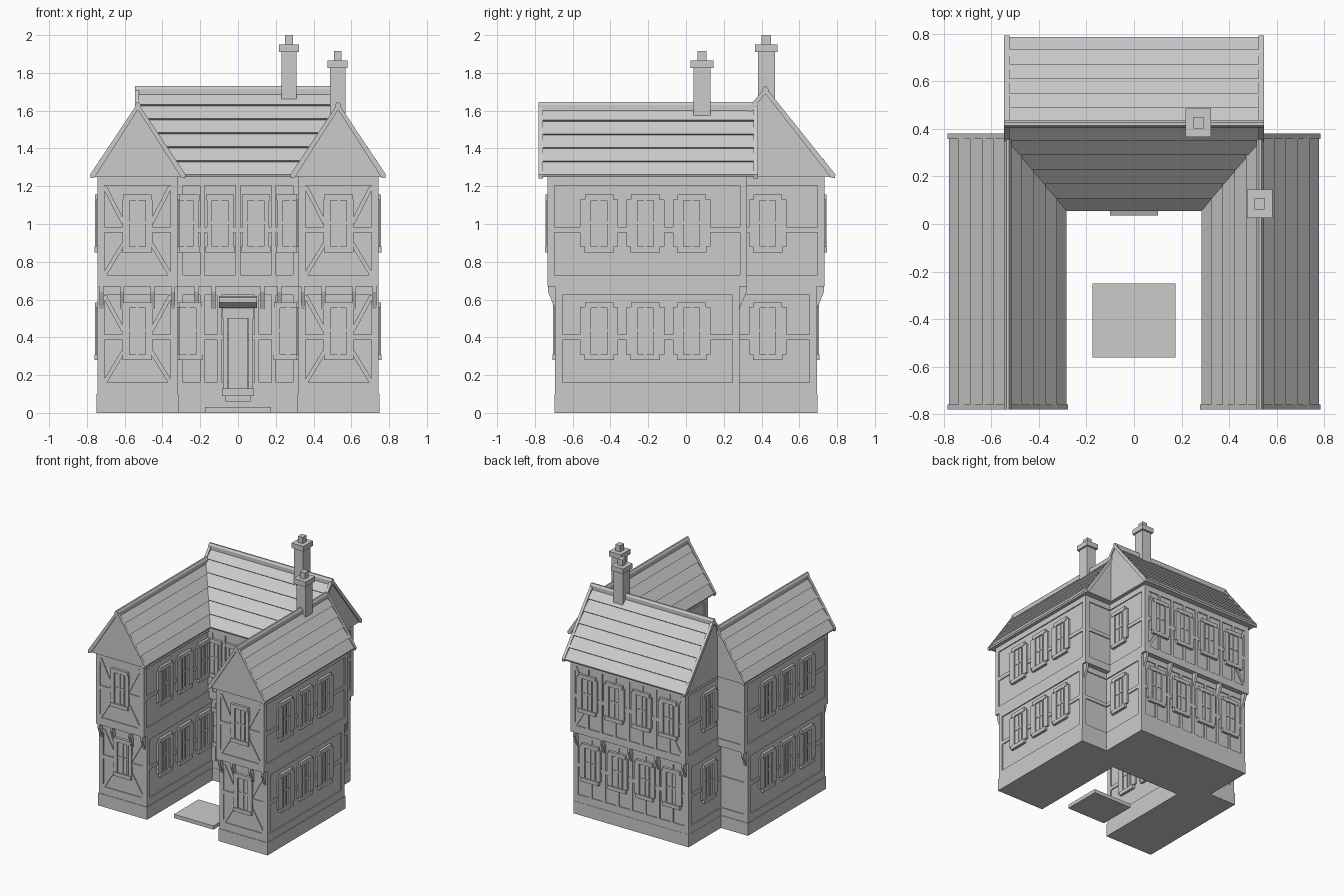
import bpy, bmesh, math
from mathutils import Matrix, Vector

if "Cube" in bpy.data.objects:
    bpy.data.objects.remove(bpy.data.objects["Cube"])

stone = bpy.data.materials.new("light_grey")
stone.diffuse_color = (0.6, 0.6, 0.6, 1)
stone.use_nodes = True
stone.node_tree.nodes["Principled BSDF"].inputs["Base Color"].default_value = stone.diffuse_color


def finish(name, bm):
    bmesh.ops.recalc_face_normals(bm, faces=bm.faces)
    me = bpy.data.meshes.new(name)
    bm.to_mesh(me)
    bm.free()
    me.materials.append(stone)
    ob = bpy.data.objects.new(name, me)
    bpy.context.collection.objects.link(ob)
    return ob


def prism(bm, pts, offset, M=Matrix()):
    """Extrude a 3D polygon along an offset."""
    off = Vector(offset)
    a = [bm.verts.new(M @ Vector(p)) for p in pts]
    b = [bm.verts.new(M @ (Vector(p) + off)) for p in pts]
    bm.faces.new(a)
    bm.faces.new(b[::-1])
    for i in range(len(a)):
        j = (i + 1) % len(a)
        bm.faces.new((a[i], b[i], b[j], a[j]))


def box(bm, x0, x1, y0, y1, z0, z1, M=Matrix()):
    prism(bm, [(x0, y0, z0), (x1, y0, z0), (x1, y1, z0), (x0, y1, z0)], (0, 0, z1 - z0), M)


def boxes(name, *dims):
    bm = bmesh.new()
    for d in dims:
        box(bm, *d)
    return finish(name, bm)


T = 0.008  # timber relief


def window(bm, M, u, z, half):
    """Casement window with sill, head and side panels; z is the sill underside."""
    def b(u0, u1, z0, z1, d):
        box(bm, u + u0, u + u1, -d, 0.004, z + z0, z + z1, M)
    b(-0.052, 0.052, 0.02, 0.28, T + 0.001)
    for s in (-1, 1):
        a, c = sorted((s * 0.05, s * half))
        b(a, c, 0.03, 0.28, 0.015)
        a, c = sorted((s * 0.042, s * 0.052))
        b(a, c, 0.03, 0.28, 0.02)
    b(-0.007, 0.007, 0.03, 0.28, 0.015)
    b(-0.05, 0.05, 0.15, 0.162, 0.014)
    b(-0.075, 0.075, 0.275, 0.305, 0.02)
    b(-0.078, 0.078, 0.0, 0.03, 0.022)


def brace(bm, M, p, q, w=0.022):
    p, q = Vector((p[0], 0, p[1])), Vector((q[0], 0, q[1]))
    d = (q - p).normalized()
    n = Vector((-d.z, 0, d.x)) * w / 2
    prism(bm, [p + n, q + n, q - n, p - n], (0, -T, 0), M)


def facade(name, x, y, angle, w, z0, z1, wins=(), half=0.1, braces=(), studs=(),
           brackets=(), post=0.03, rail=True):
    """Timber frame and windows on one storey; x, y is the middle of the wall plane."""
    M = Matrix.Translation((x, y, 0)) @ Matrix.Rotation(math.radians(angle), 4, 'Z')
    bm = bmesh.new()
    h = w / 2
    for s in (-1, 1):
        a, c = sorted((s * (h - post), s * (h + T)))
        box(bm, a, c, -T, 0.004, z0, z1, M)
    box(bm, -h, h, -T, 0.004, z0, z0 + 0.06, M)
    box(bm, -h, h, -T, 0.004, z1 - 0.045, z1, M)
    mid = z0 + 0.285
    if rail:
        box(bm, -h, h, -T, 0.004, mid, mid + 0.03, M)
    for u in studs:
        box(bm, u - 0.012, u + 0.012, -T, 0.004, z0, z1, M)
    e = h - post
    for s in braces:
        brace(bm, M, (s * e, z1 - 0.05), (s * (e - 0.1), mid + 0.05))
        brace(bm, M, (s * e, z0 + 0.06), (s * (e - 0.1), mid - 0.06))
    for u in brackets:
        prism(bm, [(u - 0.01, 0, z1), (u - 0.01, -0.045, z1), (u - 0.01, -0.045, z1 - 0.03),
                   (u - 0.01, -T, z1 - 0.12), (u - 0.01, 0, z1 - 0.12)], (0.02, 0, 0), M)
    finish(name + "_timber", bm)
    if wins:
        bm = bmesh.new()
        for u in wins:
            window(bm, M, u, z0 + 0.18, half)
        finish(name + "_windows", bm)


LOW, UP = (0.10, 0.67), (0.67, 1.25)

# Main block across the back
boxes("main_plinth", (-0.51, 0.51, 0.13, 0.695, 0, 0.10))
boxes("main_walls", (-0.50, 0.50, 0.14, 0.685, 0.05, 0.68), (-0.50, 0.50, 0.10, 0.725, 0.67, 1.26))
row = (-0.36, -0.12, 0.12, 0.36)
gaps = (-0.24, 0, 0.24)
facade("main_front_lower", 0, 0.14, 0, 0.64, *LOW, wins=(-0.265, 0.265), half=0.08,
       studs=(-0.19, -0.1, 0.1, 0.19), brackets=(-0.22, -0.13, 0.13, 0.22))
facade("main_front_upper", 0, 0.10, 0, 0.64, *UP, wins=(-0.28, -0.095, 0.095, 0.28), half=0.07,
       studs=(-0.19, 0, 0.19))
facade("main_back_lower", 0, 0.685, 180, 1.0, *LOW, wins=row, half=0.09, studs=row + gaps,
       brackets=(-0.48,) + gaps + (0.48,))
facade("main_back_upper", 0, 0.725, 180, 1.0, *UP, wins=row, half=0.09, studs=row + gaps,
       braces=(-1, 1))
for s, side in ((-1, "left"), (1, "right")):
    facade(f"main_{side}_end_lower", s * 0.5, 0.4125, s * 90, 0.545, *LOW, wins=(s * 0.02,))
    facade(f"main_{side}_end_upper", s * 0.5, 0.4125, s * 90, 0.625, *UP, wins=(s * 0.02,))

# Two wings reaching forward
for s, side in ((-1, "left"), (1, "right")):
    xa, xb = sorted((s * 0.328, s * 0.737))
    cx, cy = s * 0.5325, -0.205
    n = f"{side}_wing"
    boxes(n + "_plinth", (xa - 0.012, xb + 0.012, -0.697, 0.287, 0, 0.10))
    boxes(n + "_walls", (xa, xb, -0.685, 0.275, 0.05, 0.68), (xa, xb, -0.725, 0.315, 0.67, 1.26))
    facade(n + "_front_lower", cx, -0.685, 0, 0.409, *LOW, wins=(0,), half=0.08, braces=(-1, 1),
           brackets=(-0.19, -0.08, 0.08, 0.19))
    facade(n + "_front_upper", cx, -0.725, 0, 0.409, *UP, wins=(0,), half=0.08, braces=(-1, 1))
    facade(n + "_back_lower", cx, 0.275, 180, 0.409, *LOW, brackets=(-0.19, 0.19))
    facade(n + "_back_upper", cx, 0.315, 180, 0.409, *UP)
    for wx, ang, sg, lab in ((s * 0.737, s * 90, s, "outer"), (s * 0.328, -s * 90, -s, "inner")):
        wins = [sg * u for u in (-0.255, -0.01, 0.235)]
        facade(f"{n}_{lab}_lower", wx, cy, ang, 0.96, *LOW, wins=wins)
        facade(f"{n}_{lab}_upper", wx, cy, ang, 1.04, *UP, wins=wins)


def roof(name, half, top, courses, length, M):
    """Gabled roof along local y with stepped courses, raised verges and a ridge cap."""
    z0 = 1.25
    foot, peak = Vector((half, 0, z0 + 0.005)), Vector((0, 0, top - 0.03))
    d = peak - foot
    n = Vector((d.z, 0, -d.x)).normalized()
    right = []
    for i in range(courses):
        right += [foot + d * (i / courses) + n * 0.012, foot + d * ((i + 1) / courses)]
    right[0].x = half
    left = [Vector((-p.x, 0, p.z)) for p in reversed(right[:-1])]
    pts = [Vector((half - 0.005, 0, z0))] + right + left + [Vector((-half + 0.005, 0, z0))]
    bm = bmesh.new()
    prism(bm, [p + Vector((0, -length / 2 + 0.008, 0)) for p in pts], (0, length - 0.016, 0), M)
    finish(name, bm)
    # Verge boards along the gable edges
    bm = bmesh.new()
    for y in (-length / 2, length / 2 - 0.022):
        for s in (-1, 1):
            prism(bm, [(s * (half + 0.002), y, z0 - 0.008), (s * (half + 0.006), y, z0 + 0.012),
                       (0, y, top - 0.004), (0, y, top - 0.04), (s * (half - 0.018), y, z0 - 0.004)],
                  (0, 0.022, 0), M)
    finish(name + "_verge_boards", bm)
    # Ridge cap
    bm = bmesh.new()
    a, r = -length / 2, 0.016
    prism(bm, [(-r, a, top - 0.045), (r, a, top - 0.045), (r, a, top - 0.015), (0.006, a, top),
               (-0.006, a, top), (-r, a, top - 0.015)], (0, length, 0), M)
    finish(name + "_ridge_cap", bm)


roof("main_roof", 0.365, 1.73, 6, 1.09,
     Matrix.Translation((0, 0.42, 0)) @ Matrix.Rotation(math.pi / 2, 4, 'Z'))
for s, side in ((-1, "left"), (1, "right")):
    roof(side + "_wing_roof", 0.247, 1.645, 5, 1.16, Matrix.Translation((s * 0.53, -0.2, 0)))

# Chimneys: stack, cap and pot
for name, x, y, base, top in (("main_chimney", 0.27, 0.425, 1.55, 2.0),
                              ("wing_chimney", 0.528, 0.085, 1.45, 1.915)):
    def block(h, k, z0, z1):
        return (x - h, x + h, y - k, y + k, z0, z1)
    boxes(name, block(0.04, 0.045, base, top - 0.08), block(0.053, 0.06, top - 0.09, top - 0.05),
          block(0.021, 0.024, top - 0.05, top))

# Front door with surround, hood and step
boxes("door", (-0.05, 0.05, 0.118, 0.145, 0.10, 0.51))
boxes("door_surround", (-0.08, -0.055, 0.09, 0.145, 0.10, 0.52), (0.055, 0.08, 0.09, 0.145, 0.10, 0.52),
      (-0.085, 0.085, 0.085, 0.145, 0.50, 0.56))
bm = bmesh.new()
prism(bm, [(-0.1, 0.145, 0.555), (-0.1, 0.07, 0.555), (-0.1, 0.035, 0.585), (-0.1, 0.035, 0.61),
           (-0.1, 0.06, 0.62), (-0.1, 0.145, 0.62)], (0.2, 0, 0))
finish("door_hood", bm)
boxes("door_step", (-0.085, 0.085, 0.07, 0.145, 0.09, 0.13), (-0.065, 0.065, 0.085, 0.145, 0.06, 0.10))

# Paving slab in the courtyard
boxes("paving_slab", (-0.175, 0.175, -0.56, -0.25, 0, 0.03))
